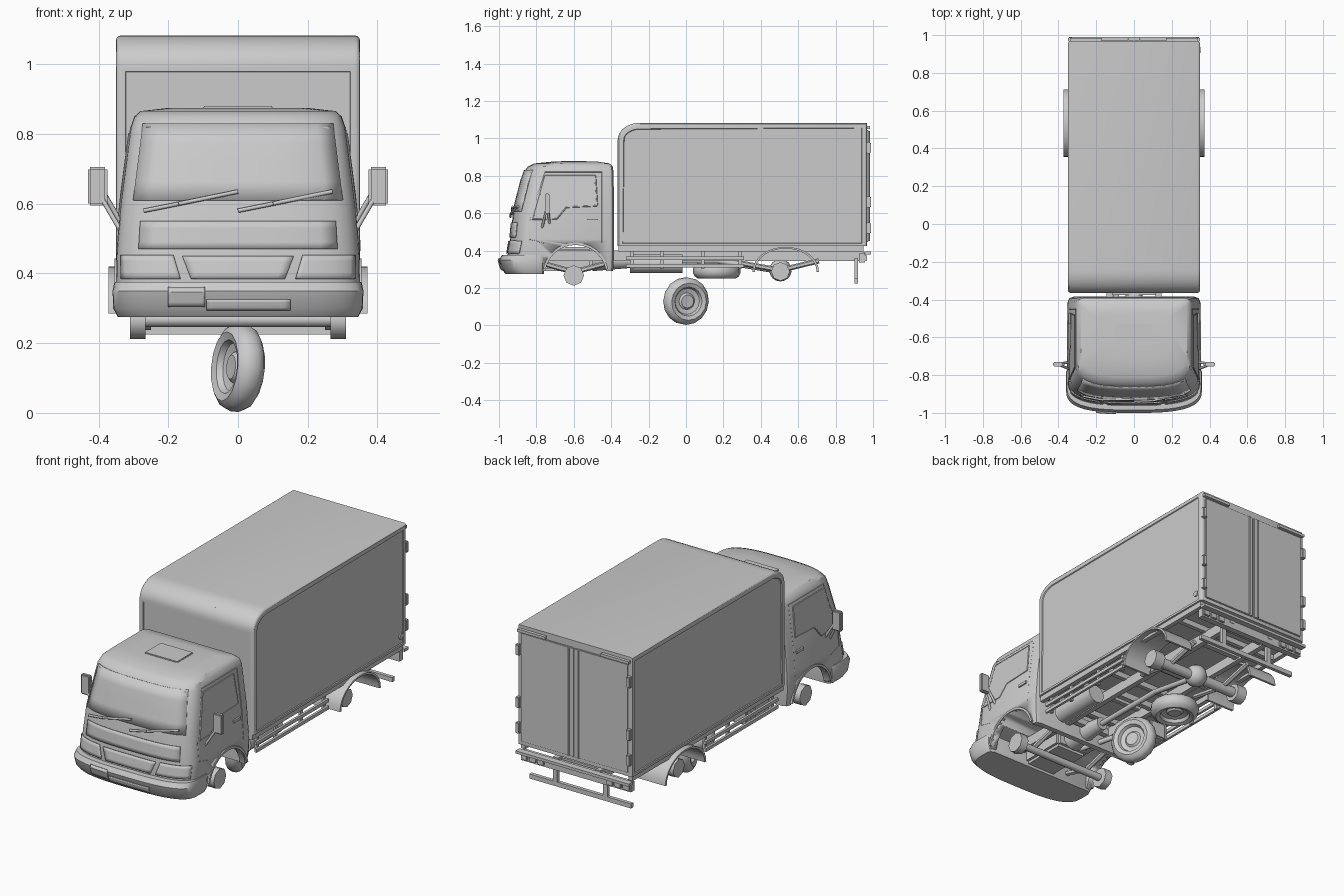
import bpy, bmesh, math
from mathutils import Vector, Matrix

if "Cube" in bpy.data.objects:
    bpy.data.objects.remove(bpy.data.objects["Cube"])

def finish(name, bm, smooth=30):
    bmesh.ops.recalc_face_normals(bm, faces=bm.faces)
    me = bpy.data.meshes.new(name)
    bm.to_mesh(me); bm.free()
    ob = bpy.data.objects.new(name, me)
    bpy.context.collection.objects.link(ob)
    if smooth:
        bpy.context.view_layer.objects.active = ob
        bpy.ops.object.select_all(action='DESELECT')
        ob.select_set(True)
        bpy.ops.object.shade_smooth_by_angle(angle=math.radians(smooth))
    return ob

def box(name, x0, x1, y0, y1, z0, z1, bevel=0):
    bm = bmesh.new()
    m = Matrix.Translation(((x0+x1)/2, (y0+y1)/2, (z0+z1)/2)) @ Matrix.Diagonal((abs(x1-x0), y1-y0, z1-z0, 1))
    bmesh.ops.create_cube(bm, size=1, matrix=m)
    if bevel:
        bmesh.ops.bevel(bm, geom=bm.edges[:], offset=bevel, segments=2, affect='EDGES')
    return finish(name, bm)

def rod(name, a, b, r, n=8, r2=None):
    a, b = Vector(a), Vector(b)
    bm = bmesh.new()
    m = Matrix.Translation((a+b)/2) @ (b-a).to_track_quat('Z', 'Y').to_matrix().to_4x4()
    bmesh.ops.create_cone(bm, cap_ends=True, segments=n, radius1=r, radius2=r if r2 is None else r2,
                          depth=(b-a).length, matrix=m)
    return finish(name, bm, 50)

def loft(name, rings, cap=True, closed=True):
    bm = bmesh.new()
    vs = [[bm.verts.new(p) for p in r] for r in rings]
    n = len(vs[0])
    for a, b in zip(vs, vs[1:]):
        for i in range(n if closed else n-1):
            bm.faces.new((a[i], a[(i+1) % n], b[(i+1) % n], b[i]))
    if cap:
        bm.faces.new(vs[0]); bm.faces.new(vs[-1])
    return finish(name, bm)

# Cab shape: rows of height, half width, front y, back y; the plan has a curved nose
CAB = [(.29, .34, -.94, -.39), (.37, .35, -.955, -.385), (.46, .348, -.94, -.385), (.60, .337, -.925, -.385),
       (.82, .308, -.868, -.387), (.85, .298, -.845, -.392), (.866, .28, -.81, -.41), (.875, .2, -.72, -.47)]
BUMPER = [(.275, .345, -.965, -.76), (.30, .358, -.985, -.76), (.35, .36, -1.0, -.76), (.375, .355, -.985, -.76)]
N, DEPTH = 3, .13

def row(table, z):
    for a, b in zip(table, table[1:]):
        if z <= b[0]:
            t = (z-a[0])/(b[0]-a[0])
            return [p+(q-p)*t for p, q in zip(a, b)]
    return table[-1]

def front_y(table, x, z):
    _, w, yf, _ = row(table, z)
    return yf+DEPTH*(1-max(0, 1-(abs(x)/w)**N)**(1/N))

def side_x(y, z):
    _, w, yf, _ = row(CAB, z)
    s = max(0, 1-(y-yf)/DEPTH)
    return w*max(0, 1-s**N)**(1/N)

def section(z, w, yf, yb):
    pts = []
    for i in range(25):
        a = math.pi*(i/24-.5)
        x = math.copysign(abs(math.sin(a))**(2/N), a)*w
        pts.append((x, yf+DEPTH*(1-max(0, math.cos(a))**(2/N)), z))
    return pts+[(w, yb-.025, z), (w-.008, yb-.008, z), (w-.03, yb, z), (-w+.03, yb, z), (-w+.008, yb-.008, z), (-w, yb-.025, z)]

def front_patch(name, lo, hi, table=CAB, off=.003):
    # raised panel following the nose; lo and hi are (x0, x1, z)
    rows = []
    for v in range(5):
        l = [p+(q-p)*v/4 for p, q in zip(lo, hi)]
        xs = [l[0]+(l[1]-l[0])*u/12 for u in range(13)]
        rows.append([(x, front_y(table, x, l[2])-off, l[2]) for x in xs])
    ob = loft(name, rows, False, False)
    m = ob.modifiers.new('thick', 'SOLIDIFY'); m.thickness = .006; m.offset = 0
    return ob

cab = loft('cab', [section(*r) for r in CAB])
loft('front_bumper', [section(*r) for r in BUMPER])
for c in (rod('arch_cutter', (-.5, -.59, .265), (.5, -.59, .265), .165, 32),
          box('floor_cutter', -.31, .31, -.9, -.42, .2, .40)):
    m = cab.modifiers.new('cut', 'BOOLEAN'); m.object = c; m.solver = 'EXACT'
    c.hide_render = True; c.hide_viewport = True

# Front details
front_patch('windshield', (-.30, .30, .61), (-.272, .272, .83))
front_patch('nose_panel', (-.285, .285, .47), (-.28, .28, .55))
front_patch('grille', (-.135, .135, .385), (-.16, .16, .45), off=.006)
front_patch('bumper_slot', (-.09, .15, .295), (-.09, .15, .325), BUMPER)
front_patch('number_plate', (-.2, -.095, .305), (-.2, -.095, .36), BUMPER, .006)
for x in (-.27, 0):
    p = [(x+dx, front_y(CAB, x+dx, z)-.012, z) for dx, z in ((0, .58), (.1, .60), (.13, .625), (.27, .635))]
    rod('wiper_arm', p[0], p[1], .006)
    rod('wiper_blade', p[1], p[3], .006)
box('roof_hatch', -.1, .1, -.67, -.53, .865, .88, .003)

# Fittings that appear on both sides
WIN = [(-.82, .567), (-.69, .57), (-.64, .632), (-.475, .64), (-.485, .80), (-.755, .80)]
DOOR = [(-.755, .82), (-.835, .56), (-.835, .46), (-.76, .44)]
for s in (-1, 1):
    front_patch('headlight', (s*.165, s*.335, .385), (s*.185, s*.335, .452), off=.005)
    loft('side_window', [[(s*(side_x(y, z)+o), y, z) for y, z in WIN] for o in (-.004, .003)])
    w = [(s*(side_x(y, z)+.001), y, z) for y, z in WIN]
    for a, b in zip(w, w[1:]+w[:1]):
        rod('window_trim', a, b, .004, 6)
    d = [(s*(side_x(y, z)-.001), y, z) for y, z in DOOR+[(-.45, .44), (-.45, .60), (-.45, .82)]]
    for a, b in zip(d, d[1:]+d[:1]):
        if (a[2]+b[2])/2 != .44:
            rod('door_seam', a, b, .0025, 6)
    box('door_handle', s*.33, s*.348, -.53, -.47, .555, .57)
    # wing of trim above the wheel arch
    loft('arch_trim', [[(s*(.335 if i in (0, 3) else .354), -.59+r*math.cos(t), .265+r*math.sin(t))
                        for i, r in enumerate((.165, .165, .178, .178))]
                       for t in [math.radians(12+156*k/16) for k in range(17)]])
    box('mirror', s*.375, s*.43, -.755, -.73, .595, .705, .006)
    for z0, dy in ((.52, -.77), (.545, -.73)):
        rod('mirror_arm', (s*.335, dy, z0), (s*.405, -.742, z0+.12), .007)
    rod('front_hub', (s*.265, -.6, .267), (s*.31, -.6, .267), .055)
    rod('rear_hub', (s*.25, .505, .288), (s*.31, .505, .288), .05)
    # chassis rail and springs
    box('chassis_rail', s*.115, s*.145, -.88, .95, .345, .40)
    for name, pts in (('front_spring', ((-.76, .33), (-.6, .285), (-.43, .33))),
                      ('rear_spring', ((.28, .335), (.505, .295), (.71, .345)))):
        for a, b in zip(pts, pts[1:]):
            rod(name, (s*.18, *a), (s*.18, *b), .014, 6)
    # side guard
    box('floor_sill', s*.315, s*.34, -.36, .95, .395, .43)
    for z in (.31, .35):
        box('guard_rail', s*.325, s*.338, -.32, .31, z, z+.018)
    for y in (-.29, -.13, .09, .29):
        box('guard_post', s*.312, s*.325, y-.01, y+.01, .305, .40)
    # rear mudguard
    loft('mudguard', [[(s*x, .533-r*.178*math.cos(t), .285+r*.135*math.sin(t))
                       for x, r in ((.20, 1), (.372, 1), (.372, .93), (.20, .93))]
                      for t in [math.pi*k/16 for k in range(17)]])
    # rear doors, hinges and lamps
    box('rear_door', s*.003, s*.325, .96, .975, .445, 1.045, .003)
    box('top_hinge_bar', s*.17, s*.34, .968, .985, 1.05, 1.065)
    for z in (.52, .66, .95):
        box('door_hinge', s*.325, s*.35, .965, .988, z-.03, z+.03, .004)
    rod('lock_bar', (s*.03, .979, .45), (s*.03, .979, 1.04), .004, 6)
    for x in (.19, .24, .29):
        box('tail_lamp', s*x, s*(x+.04), .955, .968, .343, .375, .003)
    box('rear_arm', s*.115, s*.145, .78, .96, .365, .39)
    box('underrun_post', s*.14, s*.165, .90, .92, .235, .36)
    for x in (.11, .25):
        box('roof_marker', s*(x-.018), s*(x+.018), -.335, -.31, 1.04, 1.052)

# Cargo box with rounded front top edge and recessed panels
prof = [(.968, .425), (.968, 1.083)]
prof += [(-.245-.12*math.sin(t), .993+.09*math.cos(t)) for t in [math.pi/2*k/8 for k in range(9)]] + [(-.365, .425)]
bm = bmesh.new()
f = bm.faces.new([bm.verts.new((-.35, y, z)) for y, z in prof])
g = bmesh.ops.extrude_face_region(bm, geom=[f])
bmesh.ops.translate(bm, vec=(.7, 0, 0), verts=[v for v in g['geom'] if isinstance(v, bmesh.types.BMVert)])
bmesh.ops.recalc_face_normals(bm, faces=bm.faces)
edges = [e for e in bm.edges if abs(e.verts[0].co.x-e.verts[1].co.x) < .01
         and max(v.co.z for v in e.verts) > .5]
bmesh.ops.bevel(bm, geom=edges, offset=.014, segments=3, profile=.5, affect='EDGES')
bm.normal_update()
panels = [f for f in bm.faces if f.calc_area() > .3 and (abs(f.normal.x) > .9 or f.normal.y < -.9)]
bmesh.ops.inset_individual(bm, faces=panels, thickness=.018, depth=0)
bmesh.ops.inset_individual(bm, faces=panels, thickness=.003, depth=-.005)
finish('cargo_box', bm)
rod('side_latch', (.34, .92, .48), (.352, .92, .48), .016, 12)

# Rear bars
box('lamp_bar', -.335, .335, .925, .958, .335, .385)
box('rear_step', -.345, .345, .955, .99, .38, .395)
box('underrun_bar', -.31, .31, .90, .92, .225, .25)

# Underbody: cross members, axles, drive line, tank
for y in (-.86, -.36, 0, .36, .7, .9):
    box('cross_member', -.13, .13, y-.015, y+.015, .355, .39)
for y in (-.3, -.1, .1, .3, .75):
    box('floor_beam', -.33, .33, y-.012, y+.012, .395, .427)
rod('front_axle', (-.28, -.6, .267), (.28, -.6, .267), .02)
rod('rear_axle', (-.28, .505, .288), (.28, .505, .288), .028)
bm = bmesh.new()
bmesh.ops.create_uvsphere(bm, u_segments=12, v_segments=8, radius=.06, matrix=Matrix.Translation((0, .505, .295)))
finish('differential', bm)
box('engine', -.1, .1, -.82, -.5, .29, .42, .015)
rod('gearbox', (0, -.5, .35), (0, -.26, .345), .06, 10, .035)
rod('front_shaft', (0, -.28, .345), (0, .17, .345), .015)
rod('rear_shaft', (0, .17, .345), (0, .47, .295), .015)
rod('fuel_tank', (.24, -.3, .33), (.24, -.02, .33), .05, 12)
box('battery_box', -.3, -.2, -.3, -.1, .285, .38, .008)
rod('exhaust', (-.06, -.5, .32), (-.17, -.12, .33), .014)

# Wheels: one loose under the truck, one spare slung flat
WHEEL = [(0, .02), (.035, .022), (.045, .012), (.07, .018), (.078, .035), (.10, .042), (.118, .03), (.127, .012)]
def wheel(name, matrix, n=16):
    prof = WHEEL+[(r, -h) for r, h in reversed(WHEEL)]
    bm = bmesh.new()
    vs = [bm.verts.new((r, 0, h)) for r, h in prof]
    es = [bm.edges.new(p) for p in zip(vs, vs[1:])]
    bmesh.ops.spin(bm, geom=vs+es, cent=(0, 0, 0), axis=(0, 0, 1), angle=2*math.pi, steps=n)
    bmesh.ops.remove_doubles(bm, verts=bm.verts, dist=.0005)
    bmesh.ops.transform(bm, matrix=matrix, verts=bm.verts)
    finish(name, bm, 35)

wheel('loose_wheel', Matrix.Translation((0, 0, .13)) @ Vector((-.92, -.38, .08)).to_track_quat('Z', 'Y').to_matrix().to_4x4())
wheel('spare_wheel', Matrix.Translation((-.14, .165, .292)))
